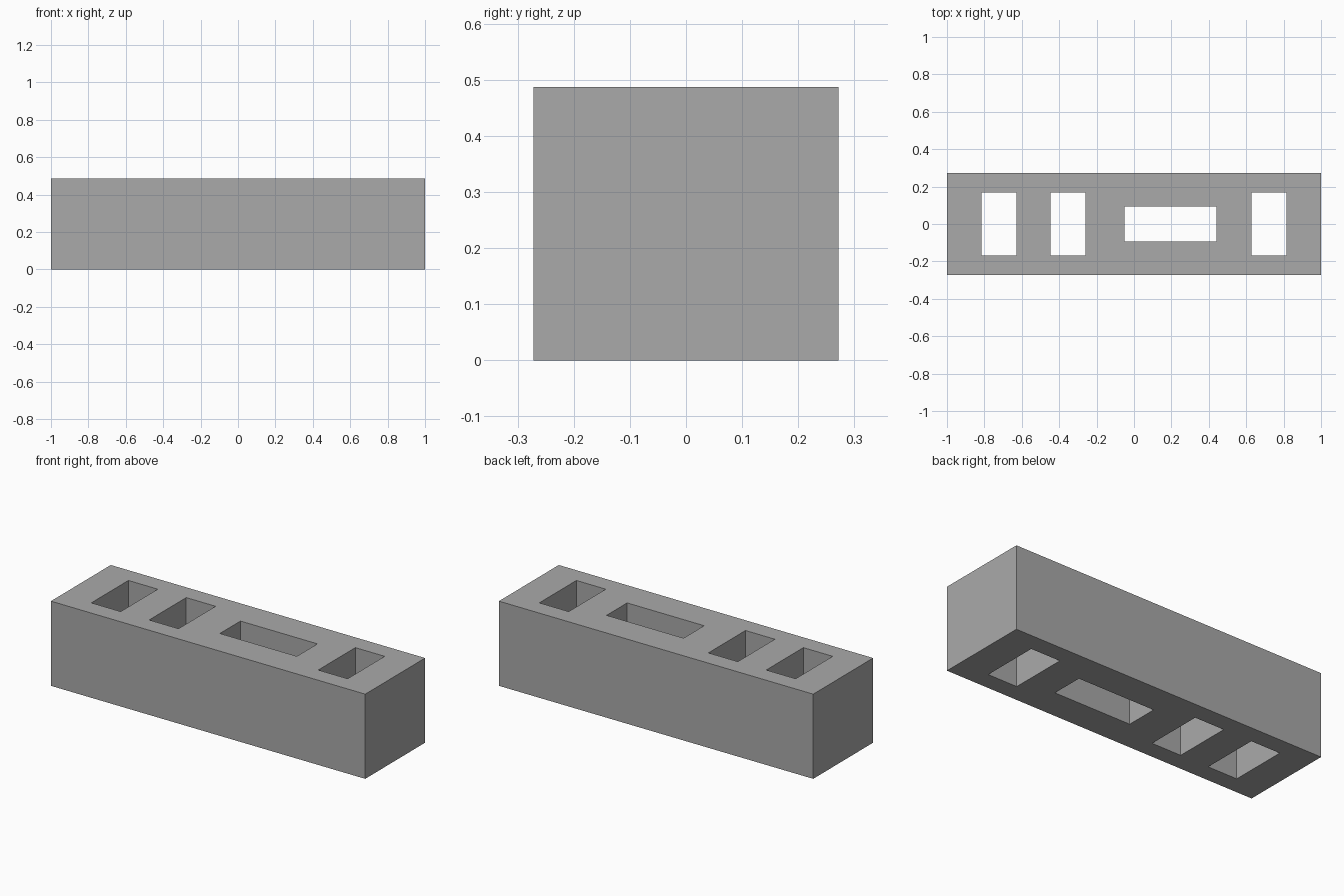
import bpy

# Remove the default cube
default = bpy.data.objects.get("Cube")
if default:
    bpy.data.objects.remove(default, do_unlink=True)

HEIGHT = 0.487

# Single grey material
grey = bpy.data.materials.new("concrete_grey")
grey.use_nodes = True
colour = (0.4, 0.4, 0.4, 1.0)
grey.diffuse_color = colour
grey.node_tree.nodes["Principled BSDF"].inputs["Base Color"].default_value = colour


def box(name, x, z, size):
    """Add a box centred on y = 0 with its scale applied."""
    bpy.ops.mesh.primitive_cube_add(size=1, location=(x, 0, z))
    obj = bpy.context.object
    obj.name = name
    obj.scale = size
    bpy.ops.object.transform_apply(location=True, rotation=False, scale=True)
    obj.data.materials.append(grey)
    return obj


# Solid block
block = box("block", 0, HEIGHT / 2, (2, 0.544, HEIGHT))

# Vertical through holes: name, centre x, width, depth
holes = [
    ("right_end_hole", -0.722, 0.187, 0.337),
    ("right_inner_hole", -0.354, 0.187, 0.337),
    ("long_hole", 0.195, 0.49, 0.187),
    ("left_end_hole", 0.722, 0.187, 0.337),
]
for name, x, width, depth in holes:
    cutter = box(name + "_cutter", x, HEIGHT / 2, (width, depth, HEIGHT * 2))
    cut = block.modifiers.new(name, "BOOLEAN")
    cut.operation = "DIFFERENCE"
    cut.solver = "EXACT"
    cut.object = cutter
    bpy.context.view_layer.objects.active = block
    bpy.ops.object.modifier_apply(modifier=cut.name)
    bpy.data.objects.remove(cutter, do_unlink=True)
